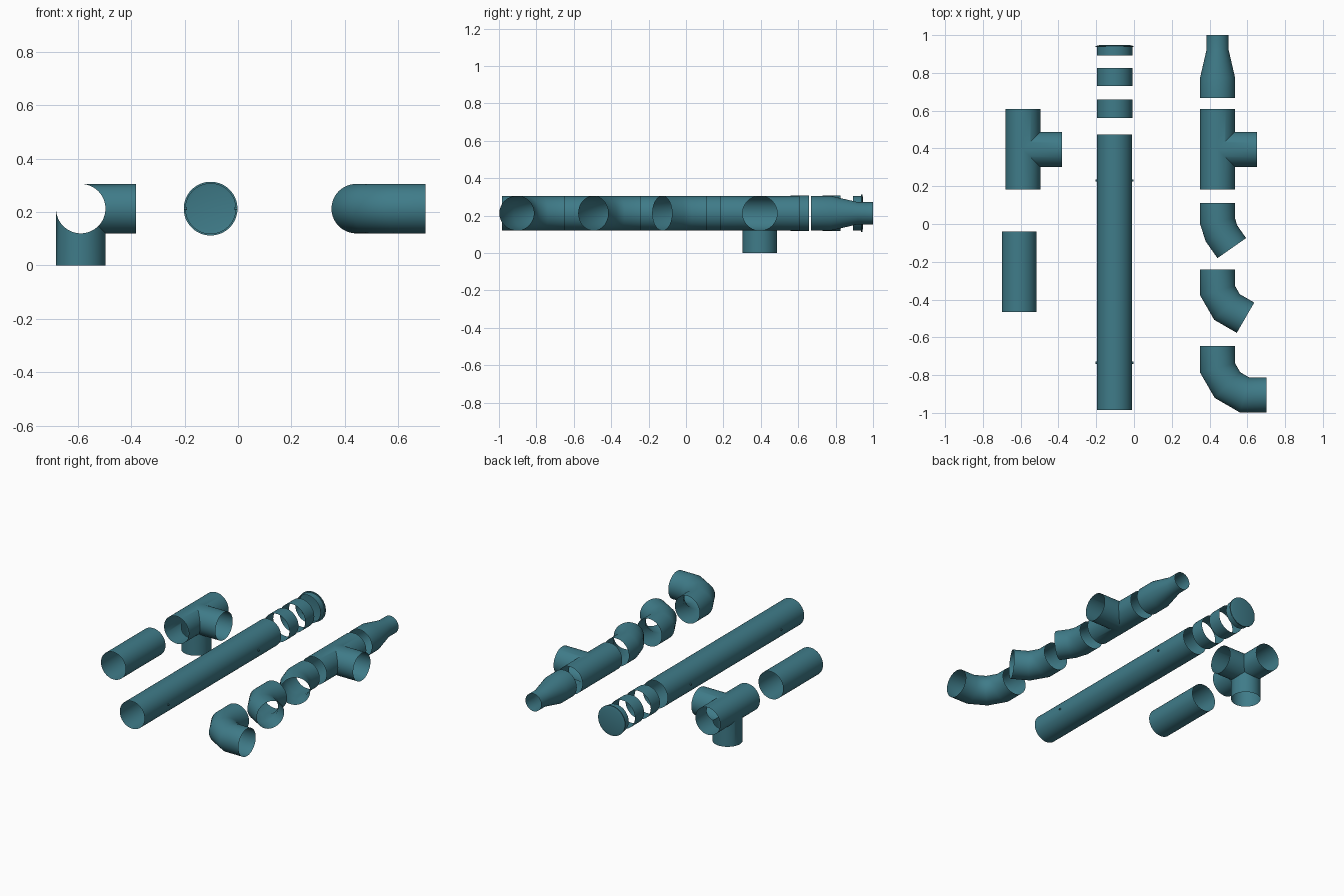
import bpy
from math import pi, sin, cos, radians
from mathutils import Vector

if "Cube" in bpy.data.objects:
    bpy.data.objects.remove(bpy.data.objects["Cube"])

N = 64          # sides around each pipe
R = 0.0925      # pipe radius
Z = 0.2125      # axis height

mat = bpy.data.materials.new("teal_pipe")
mat.diffuse_color = (0.05, 0.2, 0.25, 1)
mat.use_nodes = True
mat.node_tree.nodes["Principled BSDF"].inputs["Base Color"].default_value = mat.diffuse_color


def make(name, verts, faces):
    me = bpy.data.meshes.new(name)
    me.from_pydata([tuple(v) for v in verts], [], faces)
    me.materials.append(mat)
    ob = bpy.data.objects.new(name, me)
    bpy.context.collection.objects.link(ob)
    bpy.context.view_layer.objects.active = ob
    bpy.ops.object.select_all(action='DESELECT')
    ob.select_set(True)
    # merge seams and point the normals outward
    bpy.ops.object.mode_set(mode='EDIT')
    bpy.ops.mesh.select_all(action='SELECT')
    bpy.ops.mesh.remove_doubles(threshold=0.00005)
    bpy.ops.object.mode_set(mode='OBJECT')
    bpy.ops.object.shade_smooth_by_angle(angle=radians(35))
    return ob


def bridge(rings):
    """Join a list of closed rings of N points into an open skin."""
    verts = [p for ring in rings for p in ring]
    faces = [(k * N + i, k * N + (i + 1) % N, (k + 1) * N + (i + 1) % N, (k + 1) * N + i)
             for k in range(len(rings) - 1) for i in range(N)]
    return verts, faces


def lathe(name, x, profile):
    """Spin (radius, y) pairs around a y-directed axis."""
    rings = [[(x + r * sin(2 * pi * i / N), y, Z + r * cos(2 * pi * i / N)) for i in range(N)]
             for r, y in profile]
    return make(name, *bridge(rings))


def elbow(name, x, y, turns, step, s, mid):
    """Mitred bend: straight ends of length s, middle pieces of length mid."""
    p = Vector((x, y, Z))
    ang, path = 0.0, [(p.copy(), 0.0, 1.0)]
    for k in range(turns + 1):
        p = p + Vector((sin(ang), -cos(ang), 0)) * (s if k in (0, turns) else mid)
        if k < turns:
            path.append((p.copy(), ang + step / 2, 1 / cos(step / 2)))
            ang += step
        else:
            path.append((p.copy(), ang, 1.0))
    rings = []
    for c, a, stretch in path:
        side = Vector((cos(a), sin(a), 0)) * R * stretch
        rings.append([c + side * cos(-2 * pi * i / N) + Vector((0, 0, R * sin(-2 * pi * i / N)))
                      for i in range(N)])
    return make(name, *bridge(rings))


def tee(name, centre, arms):
    """Equal-bore junction; every arm is trimmed where it meets its neighbours."""
    verts, faces = [], []
    dirs = [Vector(d) for d, _ in arms]
    for d, (_, length) in zip(dirs, arms):
        u = Vector((d.y, d.z, d.x))
        v = d.cross(u)
        inner, outer = [], []
        for i in range(N):
            a = 2 * pi * i / N
            p = u * R * cos(a) + v * R * sin(a)
            t = max([0] + [p.dot(e) for e in dirs if abs(e.dot(d)) < 0.5])
            inner.append(centre + p + d * t)
            outer.append(centre + p + d * length)
        vs, fs = bridge([inner, outer])
        faces += [tuple(j + len(verts) for j in f) for f in fs]
        verts += vs
    return make(name, verts, faces)


# left column: straight pipe and three-way junction
lathe("short_pipe", -0.6075, [(R, -0.465), (R, -0.04)])
run = [((0, 1, 0), 0.2125), ((0, -1, 0), 0.2125), ((1, 0, 0), 0.2075)]
tee("corner_tee", Vector((-0.5885, 0.395, Z)), run + [((0, 0, -1), Z)])

# middle column: long pipe, couplings, end cap
MX = -0.1025
lathe("long_pipe", MX, [(R, -0.985), (R, 0.475)])
lathe("coupling_1", MX, [(R + 0.002, 0.56), (R + 0.002, 0.658)])
lathe("coupling_2", MX, [(R + 0.002, 0.73), (R + 0.002, 0.827)])
lathe("end_cap", MX, [(R + 0.001, 0.893), (R + 0.001, 0.936), (0.1005, 0.936),
                      (0.1005, 0.942), (0.08, 0.947), (0, 0.947)])

# small bolts on both sides of the long pipe
for k, y in enumerate((-0.735, 0.23)):
    for side in (-1, 1):
        bpy.ops.mesh.primitive_cylinder_add(
            vertices=16, radius=0.006, depth=0.012,
            location=(MX + side * 0.0945, y, Z), rotation=(0, pi / 2, 0))
        ob = bpy.context.object
        ob.name = "bolt_%d_%s" % (k, "left" if side < 0 else "right")
        ob.data.materials.append(mat)

# right column: reducer, tee and three elbows
RX = 0.4425
lathe("reducer", RX, [(R, 0.668), (R, 0.775), (0.059, 0.92), (0.059, 1.0)])
tee("side_tee", Vector((RX, 0.395, Z)), run)
elbow("shallow_elbow", RX, 0.11, 2, radians(17.5), 0.095, 0.068)
elbow("medium_elbow", RX, -0.24, 2, radians(30), 0.113, 0.10)
elbow("square_elbow", RX, -0.646, 3, radians(30), 0.116, 0.105)
